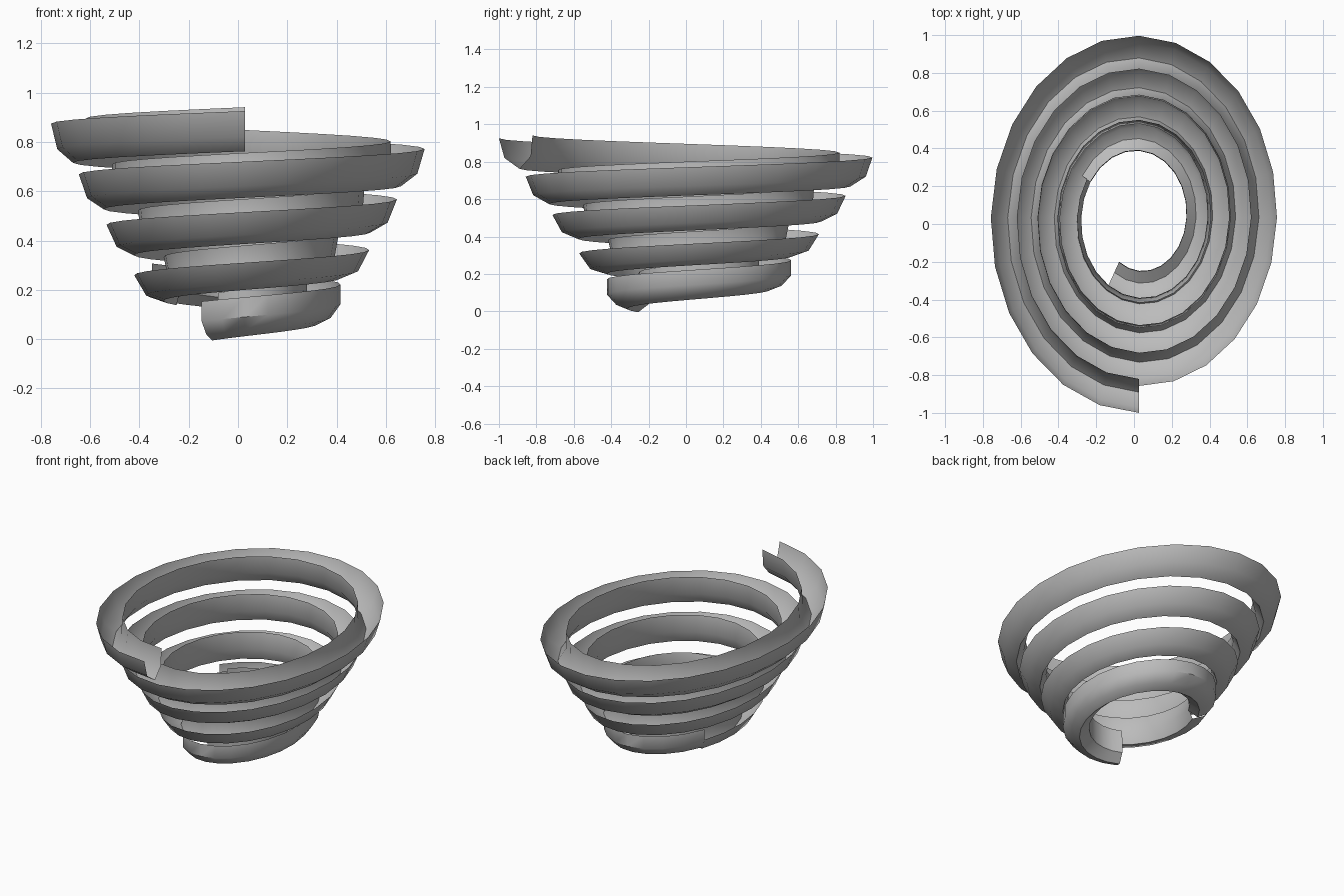
import bpy, math

if "Cube" in bpy.data.objects:
    bpy.data.objects.remove(bpy.data.objects["Cube"])

STEPS = 24                     # segments per turn
CX, CY, SQUASH = 0.0275, 0.034, 0.787

grey = bpy.data.materials.new("plain grey")
grey.use_nodes = True
grey.diffuse_color = (0.5, 0.5, 0.5, 1)
grey.node_tree.nodes["Principled BSDF"].inputs["Base Color"].default_value = (0.5, 0.5, 0.5, 1)

# channel sections: (distance inward from outer rim, height from outer rim)
MAIN = [(0, 0), (0.02, -0.107), (0.095, -0.172), (0.16, -0.11), (0.18, 0.0)]
START = [(0.005, 0.065), (0.005, -0.015), (0.055, -0.07), (0.115, -0.093), (0.18, -0.05), (0.175, 0.1)]


def main_section(n):
    """Channel leaning outward more and more towards the bottom."""
    a = math.radians(5 + 6.5 * n)
    s = 1 - 0.02 * n
    return [(s * (d * math.cos(a) - z * math.sin(a)),
             s * (z * math.cos(a) + d * math.sin(a))) for d, z in MAIN]


def start_section(n):
    return START


def spiral_trough(name, section, first, last):
    """Sweep a section down an elliptical spiral; steps count from the top end."""
    verts, faces = [], []
    for i in range(first, last + 1):
        n = i / STEPS
        angle = -math.pi / 2 - n * math.tau
        for d, dz in section(n):
            r = 1.034 - 0.143 * n - d
            verts.append((CX + SQUASH * r * math.cos(angle),
                          -CY * -1 + r * math.sin(angle),
                          0.925 - 0.205 * n + dz))
    k = len(section(0))
    for i in range(last - first):
        for j in range(k - 1):
            a = i * k + j
            faces.append((a, a + k, a + k + 1, a + 1))
    mesh = bpy.data.meshes.new(name)
    mesh.from_pydata(verts, [], faces)
    mesh.materials.append(grey)
    obj = bpy.data.objects.new(name, mesh)
    bpy.context.collection.objects.link(obj)
    bpy.ops.object.select_all(action="DESELECT")
    obj.select_set(True)
    bpy.context.view_layer.objects.active = obj
    bpy.ops.object.shade_smooth_by_angle(angle=math.radians(42))
    return obj


# long upper spiral and the higher-sided lowest piece
spiral_trough("spiral_channel", main_section, 0, 80)
spiral_trough("lowest_channel", start_section, 80, 98)
